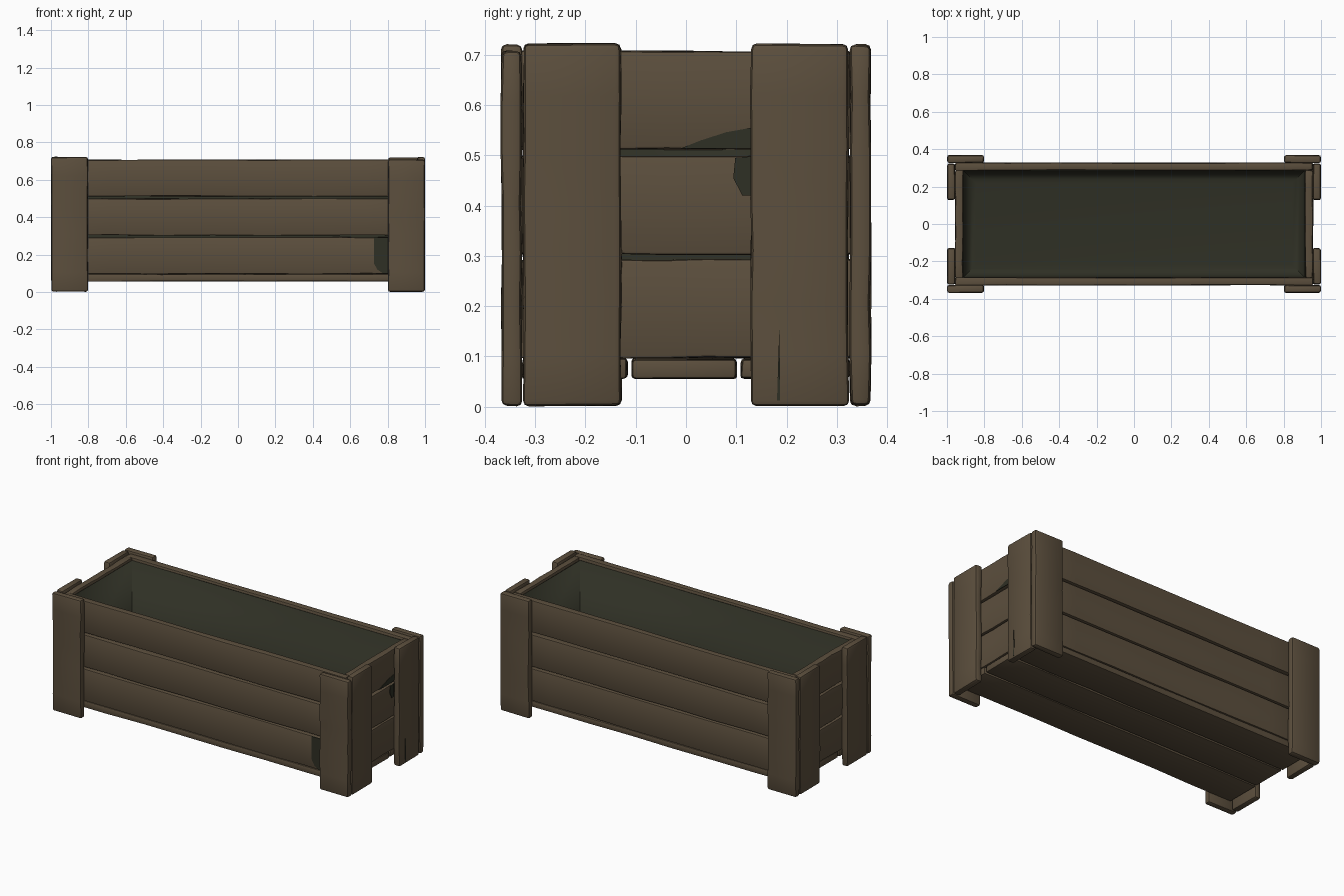
import bpy
import bmesh
import random
from mathutils import Vector

random.seed(4)
old = bpy.data.objects.get("Cube")
if old:
    bpy.data.objects.remove(old, do_unlink=True)


def material(name, rgb):
    mat = bpy.data.materials.new(name)
    mat.use_nodes = True
    mat.diffuse_color = (*rgb, 1)
    mat.node_tree.nodes["Principled BSDF"].inputs["Base Color"].default_value = (*rgb, 1)
    return mat


WOOD = material("weathered brown wood", (0.107, 0.078, 0.047))
DARK = material("dark green lining", (0.028, 0.029, 0.018))


def finish(bm, name, mat):
    bmesh.ops.recalc_face_normals(bm, faces=bm.faces)
    mesh = bpy.data.meshes.new(name)
    bm.to_mesh(mesh)
    bm.free()
    obj = bpy.data.objects.new(name, mesh)
    bpy.context.collection.objects.link(obj)
    mesh.materials.append(mat)
    bpy.ops.object.select_all(action='DESELECT')
    obj.select_set(True)
    bpy.context.view_layer.objects.active = obj
    bpy.ops.object.shade_smooth_by_angle(angle=0.6)
    return obj


def box(lo, hi):
    lo, hi = Vector(lo), Vector(hi)
    bm = bmesh.new()
    bmesh.ops.create_cube(bm, size=1)
    for v in bm.verts:
        v.co = (lo + hi) / 2 + v.co * (hi - lo)
    return bm


def plank(name, lo, hi, bevel=0.006, wobble=0.002):
    """A rough board: cut along its length, slightly uneven, worn edges."""
    bm = box(lo, hi)
    size = Vector(hi) - Vector(lo)
    axis = max(range(3), key=lambda i: size[i])
    long_edges = [e for e in bm.edges
                  if abs(e.verts[0].co[axis] - e.verts[1].co[axis]) > size[axis] / 2]
    bmesh.ops.subdivide_edges(bm, edges=long_edges, cuts=6, use_grid_fill=True)
    for v in bm.verts:
        v.co += Vector(random.uniform(-wobble, wobble) for _ in range(3))
    sharp = [e for e in bm.edges if e.calc_face_angle(0) > 0.8]
    bmesh.ops.bevel(bm, geom=sharp, offset=bevel, segments=2, profile=0.5,
                    affect='EDGES', clamp_overlap=True)
    return finish(bm, name, WOOD)


def plate(name, points, axis, depth, thick):
    """A thin outlined patch facing along the x or y axis."""
    bm = bmesh.new()
    verts = [bm.verts.new((depth, a, z) if axis == 'x' else (a, depth, z))
             for a, z in points]
    face = bm.faces.new(verts)
    out = bmesh.ops.extrude_face_region(bm, geom=[face])["geom"]
    shift = Vector((thick, 0, 0) if axis == 'x' else (0, thick, 0))
    for v in out:
        if isinstance(v, bmesh.types.BMVert):
            v.co += shift
    return finish(bm, name, DARK)


def span(side, near, far):
    return sorted((side * near, side * far))


# Wall boards: three rows on each side
rows = {"lower": (0.097, 0.293), "middle": (0.303, 0.499), "upper": (0.512, 0.707)}
for row, (z0, z1) in rows.items():
    for label, s in (("front", -1), ("back", 1)):
        y0, y1 = span(s, 0.287, 0.327)
        plank(f"{label}_{row}_board", (-0.955, y0, z0), (0.955, y1, z1))
    for label, s in (("right", -1), ("left", 1)):
        x0, x1 = span(s, 0.915, 0.955)
        plank(f"{label}_{row}_board", (x0, -0.287, z0), (x1, 0.287, z1))

# Floor boards
for label, y0, y1 in (("front", -0.325, -0.117), ("middle", -0.107, 0.1),
                      ("back", 0.11, 0.325)):
    plank(f"{label}_floor_board", (-0.95, y0, 0.057), (0.95, y1, 0.095))

# Corner posts: one wide board and one end board at each corner
for xl, sx in (("right", -1), ("left", 1)):
    for yl, sy in (("front", -1), ("back", 1)):
        top = 0.708 if (sx, sy) == (1, -1) else 0.72
        x0, x1 = span(sx, 0.803, 0.998)
        y0, y1 = span(sy, 0.327, 0.367)
        plank(f"{yl}_{xl}_post", (x0, y0, 0.002), (x1, y1, top), 0.011)
        x0, x1 = span(sx, 0.957, 0.998)
        y0, y1 = span(sy, 0.129, 0.323)
        plank(f"{yl}_{xl}_end_post", (x0, y0, 0.002), (x1, y1, 0.722), 0.011)

# Dark inner lining, open at the top with a rounded floor edge
bm = box((-0.916, -0.288, 0.096), (0.916, 0.288, 0.69))
lid = max(bm.faces, key=lambda f: f.calc_center_median().z)
bmesh.ops.delete(bm, geom=[lid], context='FACES_ONLY')
base = [e for e in bm.edges if all(v.co.z < 0.2 for v in e.verts)]
bmesh.ops.bevel(bm, geom=base, offset=0.07, segments=5, profile=0.5, affect='EDGES')
lining = finish(bm, "inner_lining", DARK)
shell = lining.modifiers.new("thickness", 'SOLIDIFY')
shell.thickness = 0.006

# Damp stains and a split in the wood
plate("front_stain", [(0.728, 0.292), (0.728, 0.15), (0.745, 0.12),
                      (0.775, 0.1), (0.806, 0.1), (0.806, 0.292)], 'y', -0.33, 0.006)
plate("end_upper_stain", [(-0.01, 0.514), (0.03, 0.53), (0.08, 0.546),
                          (0.13, 0.555), (0.13, 0.514)], 'x', 0.953, 0.006)
plate("end_middle_stain", [(0.13, 0.498), (0.098, 0.495), (0.094, 0.455),
                           (0.112, 0.42), (0.13, 0.42)], 'x', 0.953, 0.006)
plate("post_split", [(0.181, 0.012), (0.187, 0.012), (0.186, 0.17)], 'x', 0.994, 0.006)
